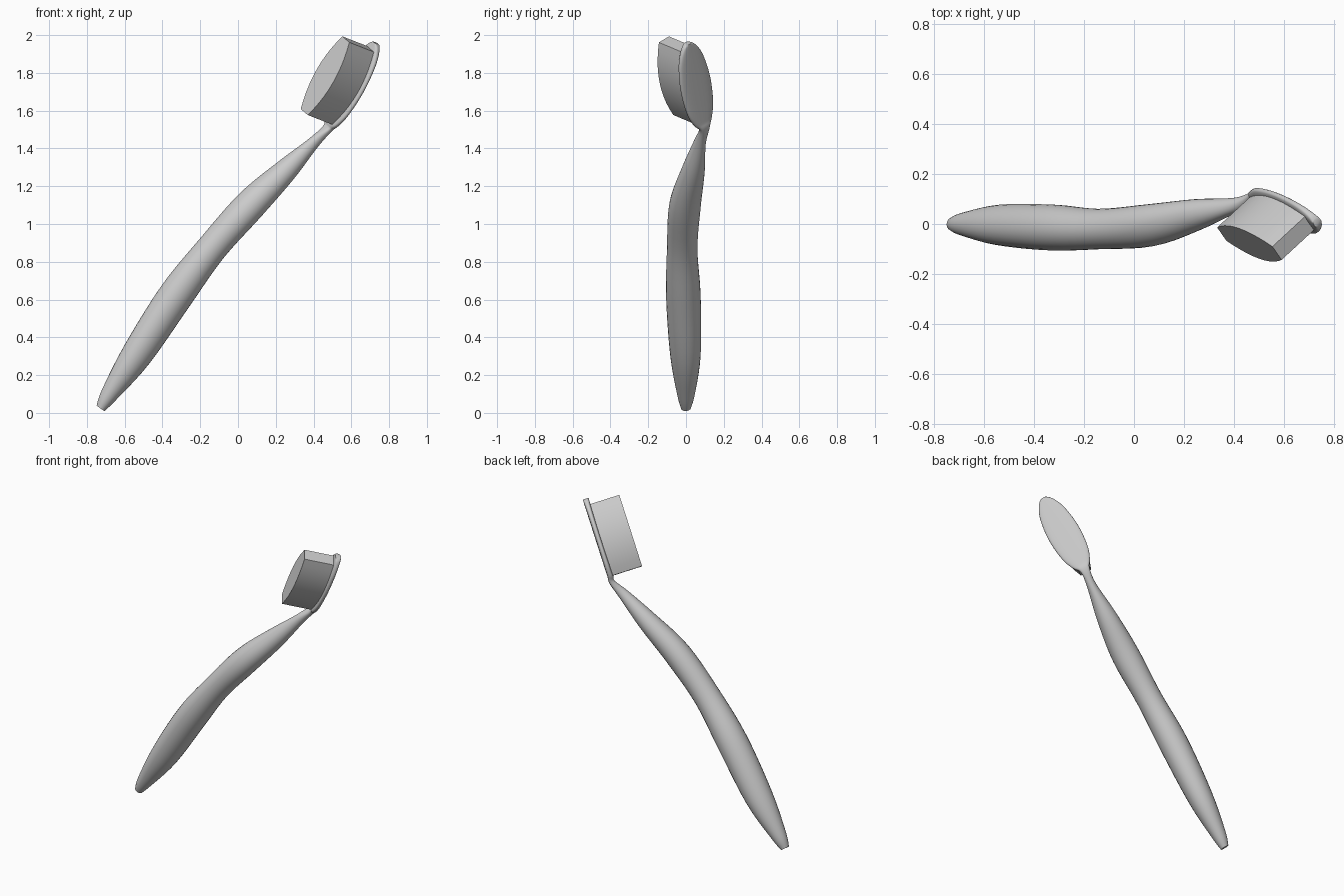
import bpy, bmesh, math
from mathutils import Vector

if "Cube" in bpy.data.objects:
    bpy.data.objects.remove(bpy.data.objects["Cube"])

# Head frame: length, bristle and width directions
L = Vector((.49, -.17, .853)).normalized()
W = L.cross(Vector((-.67, -.66, .33))).normalized()
B = W.cross(L)
C = Vector((.602, .052, 1.73))          # centre of the head plate


def finish(name, bm, angle):
    bmesh.ops.recalc_face_normals(bm, faces=bm.faces[:])
    me = bpy.data.meshes.new(name)
    bm.to_mesh(me)
    bm.free()
    ob = bpy.data.objects.new(name, me)
    bpy.context.collection.objects.link(ob)
    bpy.ops.object.select_all(action='DESELECT')
    ob.select_set(True)
    bpy.context.view_layer.objects.active = ob
    bpy.ops.object.shade_smooth_by_angle(angle=math.radians(angle))
    return ob


def loft(bm, rings):
    loops = [[bm.verts.new(p) for p in r] for r in rings]
    n = len(loops[0])
    for a, b in zip(loops, loops[1:]):
        for i in range(n):
            j = (i + 1) % n
            bm.faces.new((a[i], a[j], b[j], b[i]))
    bm.faces.new(loops[0])
    bm.faces.new(loops[-1])


def catmull(p, i, t):
    a, b, c, d = (p[max(0, min(len(p) - 1, i + k))] for k in (-1, 0, 1, 2))
    return [.5 * (2*q + (r - o)*t + (2*o - 5*q + 4*r - s)*t*t + (3*q - o - 3*r + s)*t**3)
            for o, q, r, s in zip(a, b, c, d)]


# Handle stations: x, y, z, half width, half depth, roundness exponent
stations = [
    (-.727, 0, .025, .026, .026, 2),
    (-.68, 0, .10, .046, .048, 2),
    (-.535, -.003, .31, .078, .085, 2),
    (-.33, -.014, .62, .090, .094, 2),
    (-.14, -.02, .87, .080, .082, 2),
    (.065, -.005, 1.10, .086, .082, 2),
    (.25, .037, 1.28, .063, .062, 2),
    (.40, .073, 1.43, .030, .034, 2),
]
# Head plate stations continue the handle as a thin oval
for t, w in ((-.265, .030), (-.22, .058), (-.15, .085), (-.05, .099), (.05, .099),
             (.15, .084), (.21, .063), (.25, .037), (.265, .016)):
    p = C + L * t
    stations.append((*p, w, .018, 3))

samples = [catmull(stations, i, k / 5) for i in range(len(stations) - 1) for k in range(5)]
samples.append(list(stations[-1]))
rings = []
for i, (x, y, z, w, b, n) in enumerate(samples):
    tan = Vector(samples[min(i + 1, len(samples) - 1)][:3]) - Vector(samples[max(i - 1, 0)][:3])
    up = W.cross(tan).normalized()
    ring = []
    for k in range(28):
        a = 2 * math.pi * k / 28
        c, s = math.cos(a), math.sin(a)
        ring.append(Vector((x, y, z)) + W * (w * math.copysign(abs(c) ** (2 / n), c))
                    + up * (b * math.copysign(abs(s) ** (2 / n), s)))
    rings.append(ring)
bm = bmesh.new()
loft(bm, rings)
finish("handle_and_head", bm, 50)

# Bristle block: barrel outline with flat ends
half = [(-.225 + .45 * k / 10, .036 + .047 * (1 - (k / 5 - 1) ** 2)) for k in range(11)]
outline = half + [(t, -w) for t, w in reversed(half)]
bm = bmesh.new()
loft(bm, [[C + L * t + W * w + B * h for t, w in outline] for h in (.005, .20)])
finish("bristles", bm, 30)
